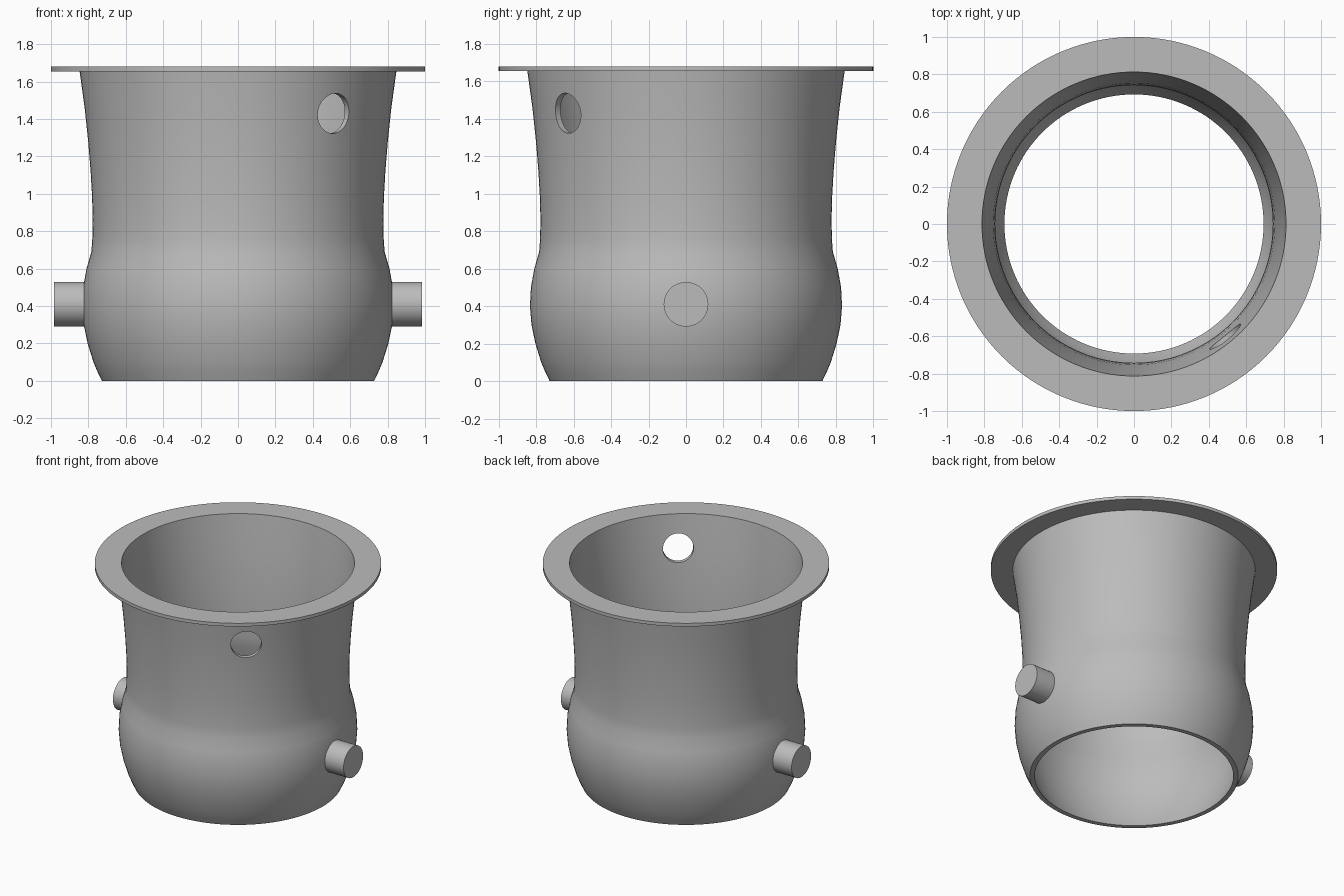
import bpy
import bmesh
import math
from mathutils import Matrix, Vector

if "Cube" in bpy.data.objects:
    bpy.data.objects.remove(bpy.data.objects["Cube"], do_unlink=True)

SEGMENTS = 128
WALL = 0.035

grey = bpy.data.materials.new("plain grey")
grey.use_nodes = True
colour = (0.5, 0.5, 0.5, 1)
grey.diffuse_color = colour
grey.node_tree.nodes["Principled BSDF"].inputs["Base Color"].default_value = colour


def add_object(name, bm):
    bmesh.ops.recalc_face_normals(bm, faces=bm.faces)
    mesh = bpy.data.meshes.new(name)
    bm.to_mesh(mesh)
    bm.free()
    mesh.materials.append(grey)
    obj = bpy.data.objects.new(name, mesh)
    bpy.context.collection.objects.link(obj)
    return obj


def lathe(name, profile):
    """Spin a closed (radius, height) profile around z."""
    bm = bmesh.new()
    rings = []
    for i in range(SEGMENTS):
        a = math.tau * i / SEGMENTS
        rings.append([bm.verts.new((r * math.cos(a), r * math.sin(a), z)) for r, z in profile])
    n = len(profile)
    for i, ring in enumerate(rings):
        after = rings[(i + 1) % SEGMENTS]
        for j in range(n):
            k = (j + 1) % n
            bm.faces.new((ring[j], after[j], after[k], ring[k]))
    return add_object(name, bm)


def rod(name, radius, start, end):
    """Capped cylinder between two points."""
    axis = end - start
    turn = axis.to_track_quat('Z', 'Y').to_matrix().to_4x4()
    bm = bmesh.new()
    bmesh.ops.create_cone(bm, cap_ends=True, segments=64, radius1=radius, radius2=radius,
                          depth=axis.length,
                          matrix=Matrix.Translation((start + end) / 2) @ turn)
    return add_object(name, bm)


def smooth(obj):
    bpy.ops.object.select_all(action='DESELECT')
    obj.select_set(True)
    bpy.context.view_layer.objects.active = obj
    bpy.ops.object.shade_smooth_by_angle(angle=math.radians(35))


# Body with its flat rim: bulging base, narrow neck, flared top
outer = [(0.728, 0), (0.752, 0.05), (0.773, 0.1), (0.804, 0.2), (0.825, 0.3), (0.833, 0.4),
         (0.828, 0.5), (0.81, 0.6), (0.784, 0.69), (0.779, 0.76), (0.777, 0.86), (0.78, 0.98),
         (0.788, 1.12), (0.801, 1.28), (0.82, 1.46), (0.847, 1.655)]
rim = [(1, 1.655), (1, 1.68), (0.813, 1.68)]
inner = [(r - WALL, z) for r, z in reversed(outer[:-1])]
body = lathe("body", outer + rim + inner)

# Round hole through one side of the wall near the top
aim = math.radians(-51)
direction = Vector((math.cos(aim), math.sin(aim), 0))
height = Vector((0, 0, 1.43))
cutter = rod("hole_cutter", 0.107, direction * 0.6 + height, direction * 1.1 + height)
cutter.hide_render = True
cut = body.modifiers.new("hole", 'BOOLEAN')
cut.operation = 'DIFFERENCE'
cut.solver = 'EXACT'
cut.object = cutter
bpy.ops.object.select_all(action='DESELECT')
body.select_set(True)
bpy.context.view_layer.objects.active = body
bpy.ops.object.modifier_apply(modifier=cut.name)
bpy.data.objects.remove(cutter, do_unlink=True)
smooth(body)

# Side pegs
for side, name in ((1, "left_peg"), (-1, "right_peg")):
    smooth(rod(name, 0.119, Vector((side * 0.803, 0, 0.41)), Vector((side * 0.983, 0, 0.41))))
